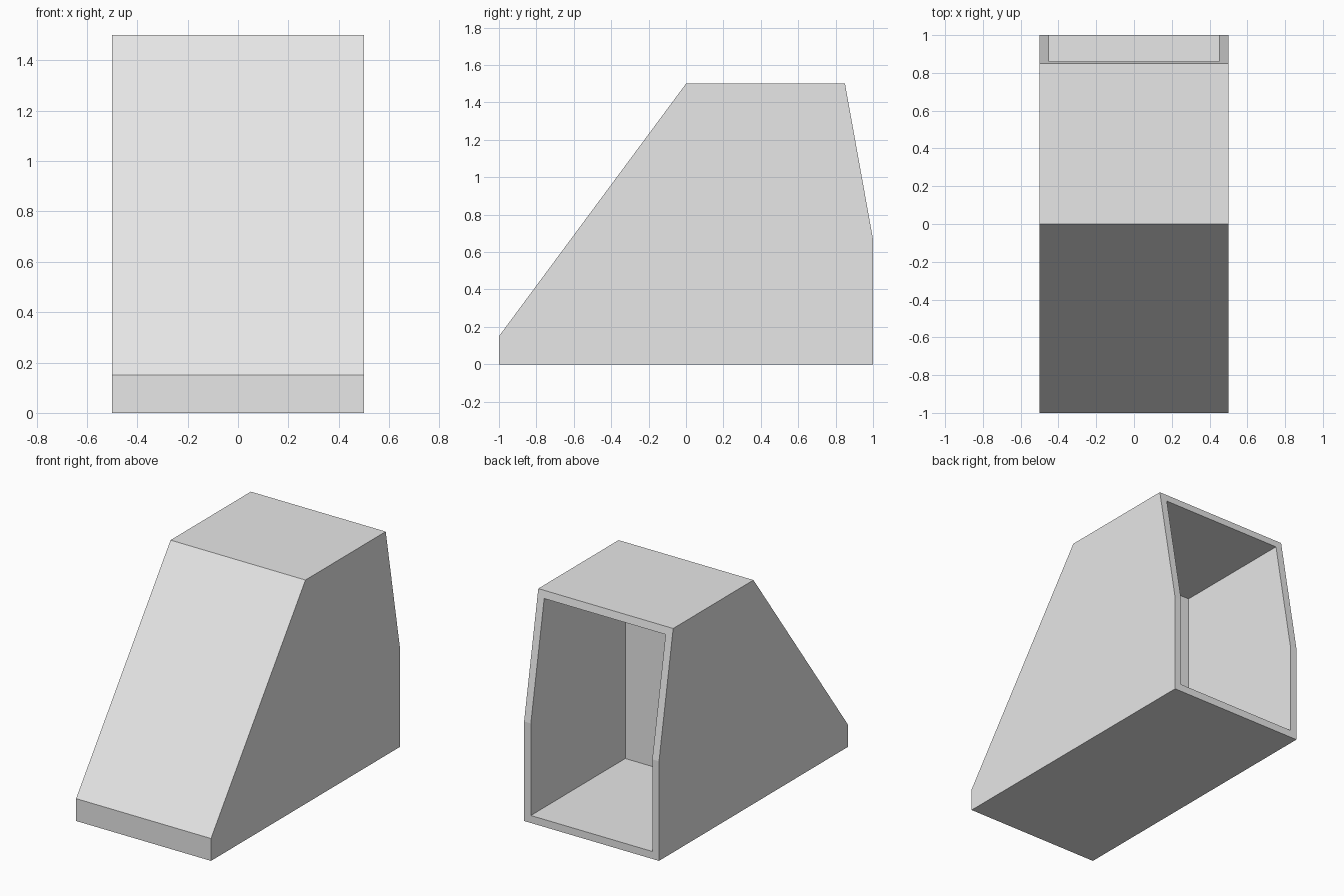
import bpy
import bmesh

# Remove the default cube
default_cube = bpy.data.objects.get("Cube")
if default_cube:
    bpy.data.objects.remove(default_cube, do_unlink=True)

# Single light grey material
grey = bpy.data.materials.new("light_grey")
grey.use_nodes = True
colour = (0.8, 0.8, 0.8, 1.0)
grey.diffuse_color = colour
grey.node_tree.nodes["Principled BSDF"].inputs["Base Color"].default_value = colour


def side_prism(name, profile, half_width):
    """Extrude a (y, z) side profile across the width."""
    bm = bmesh.new()
    face = bm.faces.new([bm.verts.new((-half_width, y, z)) for y, z in profile])
    extruded = bmesh.ops.extrude_face_region(bm, geom=[face])["geom"]
    verts = [v for v in extruded if isinstance(v, bmesh.types.BMVert)]
    bmesh.ops.translate(bm, verts=verts, vec=(2 * half_width, 0, 0))
    bmesh.ops.recalc_face_normals(bm, faces=bm.faces)
    mesh = bpy.data.meshes.new(name)
    bm.to_mesh(mesh)
    bm.free()
    mesh.materials.append(grey)
    obj = bpy.data.objects.new(name, mesh)
    bpy.context.collection.objects.link(obj)
    return obj


# Wedge-shaped housing: sloped front, flat top, bent back
housing = side_prism("housing", [
    (-1, 0), (1, 0), (1, 0.667), (0.85, 1.5), (0, 1.5), (-1, 0.15)], 0.5)

# Box-shaped recess opening through the back
wall = 0.05
cutter = side_prism("recess_cutter", [
    (0, wall), (1.2, wall), (1.2, 1.5 - wall), (0, 1.5 - wall)], 0.5 - wall)
cutter.hide_render = True

recess = housing.modifiers.new("recess", 'BOOLEAN')
recess.operation = 'DIFFERENCE'
recess.solver = 'EXACT'
recess.object = cutter

# Apply the cut and discard the helper
bpy.context.view_layer.objects.active = housing
housing.select_set(True)
bpy.ops.object.modifier_apply(modifier=recess.name)
bpy.data.objects.remove(cutter, do_unlink=True)
